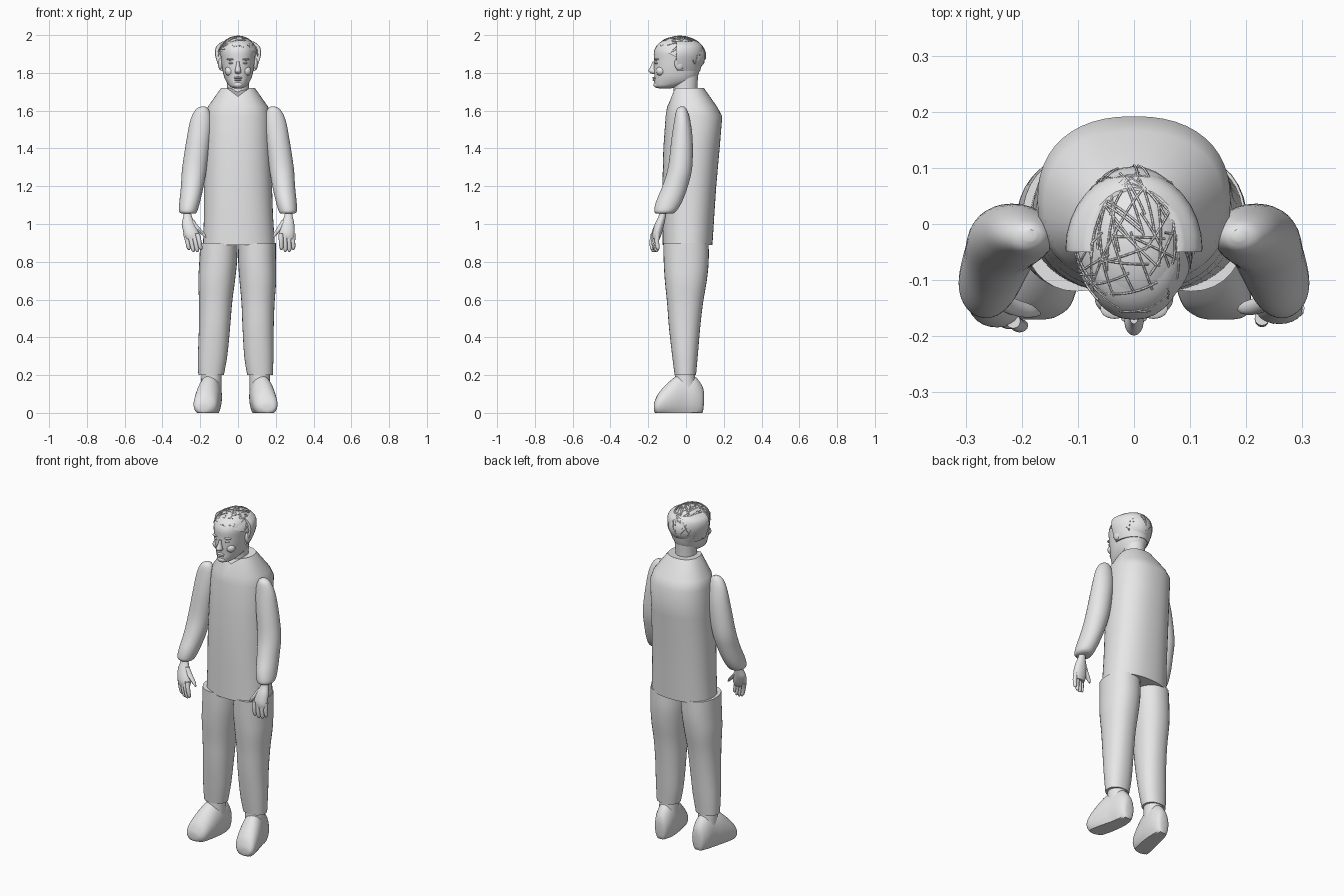
import bpy, bmesh, math, random
from mathutils import Vector, Matrix

default = bpy.data.objects.get("Cube")
if default:
    bpy.data.objects.remove(default, do_unlink=True)

grey = bpy.data.materials.new("light_grey")
grey.use_nodes = True
grey.diffuse_color = (0.8, 0.8, 0.8, 1)
grey.node_tree.nodes["Principled BSDF"].inputs["Base Color"].default_value = (0.8, 0.8, 0.8, 1)


def finish(name, bm):
    """Turn a bmesh into a named, smooth, grey object."""
    bmesh.ops.recalc_face_normals(bm, faces=bm.faces)
    mesh = bpy.data.meshes.new(name)
    bm.to_mesh(mesh)
    bm.free()
    mesh.materials.append(grey)
    obj = bpy.data.objects.new(name, mesh)
    bpy.context.collection.objects.link(obj)
    bpy.ops.object.select_all(action="DESELECT")
    obj.select_set(True)
    bpy.context.view_layer.objects.active = obj
    bpy.ops.object.shade_smooth_by_angle(angle=math.radians(38))
    return obj


def spline(a, b, c, d, t):
    """Catmull-Rom blend of four numbers."""
    return 0.5 * (2 * b + (c - a) * t + (2 * a - 5 * b + 4 * c - d) * t * t
                  + (3 * b - a - 3 * c + d) * t ** 3)


def refine(sections, steps):
    last = len(sections) - 1
    rows = []
    for i in range(last):
        near = [sections[min(max(i + k, 0), last)] for k in (-1, 0, 1, 2)]
        for s in range(steps):
            rows.append([spline(*values, s / steps) for values in zip(*near)])
    return rows + [list(sections[-1])]


def loft(name, sections, sides=32, steps=4, power=2.0, along_y=False, warp=None):
    """Skin rings (level, x0, x1, v0, v1); v is y, or z when lofting along y."""
    bm = bmesh.new()
    rings = []
    for level, x0, x1, v0, v1 in refine(sections, steps):
        ring = []
        for k in range(sides):
            c, s = math.cos(math.tau * k / sides), math.sin(math.tau * k / sides)
            c = math.copysign(abs(c) ** (2 / power), c)
            s = math.copysign(abs(s) ** (2 / power), s)
            x = (x0 + x1) / 2 + c * (x1 - x0) / 2
            v = (v0 + v1) / 2 + s * (v1 - v0) / 2
            p = Vector((x, level, v)) if along_y else Vector((x, v, level))
            ring.append(bm.verts.new(warp(p) if warp else p))
        rings.append(ring)
    for low, high in zip(rings, rings[1:]):
        for k in range(sides):
            j = (k + 1) % sides
            bm.faces.new((low[k], low[j], high[j], high[k]))
    bm.faces.new(rings[0])
    bm.faces.new(rings[-1])
    return finish(name, bm)


def tube(name, path, warp=None):
    """Round limb through (x, y, z, radius) points running downwards."""
    return loft(name, [(z, x - r, x + r, y - r, y + r) for x, y, z, r in path],
                sides=12, warp=warp)


def ball(name, centre, radii, cut=None):
    bm = bmesh.new()
    bmesh.ops.create_uvsphere(bm, u_segments=32, v_segments=20, radius=1)
    bm.transform(Matrix.Translation(centre) @ Matrix.Diagonal((*radii, 1)))
    if cut:
        bmesh.ops.bisect_plane(bm, geom=bm.verts[:] + bm.edges[:] + bm.faces[:],
                               plane_co=cut[0], plane_no=cut[1], clear_inner=True)
    return finish(name, bm)


# Tunic with sloping shoulders and a notched collar
def collar_notch(p):
    if p.z > 1.66 and p.y < 0 and abs(p.x) < 0.06:
        p.z -= 0.045 * (1 - abs(p.x) / 0.06)
    return p


loft("tunic", [
    (0.89, -.185, .195, -.125, .14), (1.05, -.18, .185, -.125, .15),
    (1.2, -.18, .18, -.125, .16), (1.4, -.175, .175, -.12, .178),
    (1.57, -.172, .172, -.108, .192), (1.62, -.16, .16, -.1, .165),
    (1.72, -.09, .09, -.07, .095)],
    sides=48, steps=1, power=2.3, warp=collar_notch)

# Arms, hands, legs and feet, mirrored with a slight lean
for side, label in ((1, "left"), (-1, "right")):
    def mirror(p):
        return Vector((p.x * side, p.y, p.z))

    def stance(p):
        return Vector((p.x * side - 0.02 * min(0.9 - p.z, 0.65), p.y, max(p.z, 0)))

    def hand_pose(p):
        drop = max(1.0 - p.z, 0) * (0.25 if side < 0 else 0)
        return Vector(((p.x - drop) * side, p.y - drop * 0.4, p.z))

    loft(label + "_sleeve", [
        (1.622, .175, .195, -.03, -.01), (1.605, .155, .225, -.05, .005),
        (1.55, .14, .252, -.062, .022), (1.45, .145, .272, -.077, .035),
        (1.3, .165, .295, -.095, .033), (1.2, .182, .302, -.125, .01),
        (1.12, .2, .31, -.158, -.02), (1.07, .215, .312, -.168, -.05),
        (1.055, .225, .3, -.158, -.07)], warp=mirror)

    loft(label + "_palm", [
        (1.1, .25, .288, -.138, -.1), (1.05, .247, .288, -.142, -.105),
        (1.0, .228, .298, -.165, -.115), (.95, .218, .3, -.178, -.128),
        (.92, .225, .295, -.175, -.14)], sides=20, warp=hand_pose)
    for i in range(4):
        x, y = .228 + .021 * i, -.168 + .006 * i
        tip = .862 - .01 * (i in (1, 2))
        tube(f"{label}_finger_{i + 1}", [
            (x, y, .95, .013), (x, y - .004, .91, .012),
            (x + .002, y, tip + .012, .01), (x + .002, y + .002, tip, .003)], hand_pose)
    tube(label + "_thumb", [
        (.245, -.135, 1.02, .014), (.222, -.145, .98, .015),
        (.2, -.15, .95, .012), (.188, -.152, .928, .004)], hand_pose)

    loft(label + "_trouser_leg", [
        (.9, .002, .2, -.12, .12), (.8, .003, .203, -.118, .12),
        (.7, .012, .206, -.112, .11), (.58, .025, .2, -.1, .09),
        (.45, .033, .198, -.09, .075), (.3, .045, .2, -.073, .062),
        (.2, .062, .197, -.06, .053)], power=2.2, warp=stance)
    loft(label + "_ankle", [
        (.24, .075, .18, -.055, .045), (.17, .075, .182, -.058, .05),
        (.08, .075, .185, -.06, .06)], warp=stance)
    loft(label + "_shoe", [
        (.095, .105, .14, .05, .11), (.085, .088, .16, -.01, .145),
        (.05, .075, .178, -.03, .19), (0, .072, .19, -.035, .205),
        (-.05, .076, .205, -.035, .195), (-.1, .085, .217, -.03, .155),
        (-.145, .1, .222, -.02, .105), (-.165, .125, .21, 0, .065),
        (-.17, .145, .19, .015, .045)], along_y=True, warp=stance)

# Neck and head
loft("neck", [(1.62, -.065, .065, -.075, .07), (1.7, -.058, .058, -.065, .06),
              (1.8, -.06, .06, -.07, .065)])
loft("head", [
    (1.718, -.02, .02, -.145, -.08), (1.728, -.042, .042, -.162, -.04),
    (1.75, -.06, .06, -.168, .035), (1.78, -.074, .074, -.167, .06),
    (1.82, -.083, .083, -.17, .075), (1.87, -.09, .09, -.17, .085),
    (1.92, -.093, .093, -.168, .088), (1.96, -.078, .078, -.14, .065),
    (1.985, -.035, .035, -.09, .02)], power=2.15)

# Facial features
loft("nose", [(1.86, -.008, .008, -.178, -.15), (1.835, -.011, .011, -.187, -.15),
              (1.812, -.017, .017, -.199, -.15), (1.8, -.015, .015, -.19, -.15),
              (1.795, -.008, .008, -.178, -.155)], sides=16)
ball("upper_lip", (0, -.166, 1.774), (.024, .012, .006))
ball("lower_lip", (0, -.165, 1.763), (.02, .012, .006))
ball("chin", (0, -.152, 1.738), (.026, .02, .018))
for side, label in ((1, "left"), (-1, "right")):
    ball(label + "_eye", (side * .034, -.153, 1.852), (.017, .013, .007))
    ball(label + "_brow", (side * .035, -.151, 1.872), (.025, .018, .006))
    ball(label + "_cheek", (side * .042, -.133, 1.81), (.028, .026, .026))
    ball(label + "_ear", (side * .092, -.035, 1.85), (.014, .026, .036))

# Swept side hair with a straight front edge
loft("side_hair", [
    (1.81, -.09, .09, -.165, .075), (1.85, -.108, .108, -.175, .085),
    (1.9, -.122, .122, -.185, .095), (1.94, -.115, .115, -.175, .088),
    (1.965, -.085, .085, -.14, .065)],
    warp=lambda p: Vector((p.x, max(p.y, -.05), p.z)))

# Hair cap cut along a hairline that drops to the nape
hair_centre = Vector((0, -.035, 1.89))
hair_radii = Vector((.106, .138, .104))
hairline = Vector((0, -.165, 1.94))
hair_up = Vector((0, .5, 1)).normalized()
ball("hair_cap", hair_centre, hair_radii, cut=(hairline, hair_up))

# Loose strands laid over the cap
random.seed(4)
strands = bpy.data.curves.new("hair_strands", "CURVE")
strands.dimensions = "3D"
strands.bevel_depth = 0.002
strands.bevel_resolution = 0
for _ in range(80):
    start = Vector((random.uniform(-1, 1), random.uniform(-1, 1), random.uniform(.1, 1))).normalized()
    axis = start.cross(Vector((random.gauss(0, 1), random.gauss(0, 1), random.gauss(0, 1)))).normalized()
    points = []
    for k in range(9):
        d = Matrix.Rotation(k * 0.11, 3, axis) @ start
        p = hair_centre + Vector(a * b for a, b in zip(d, hair_radii)) * 1.012
        if (p - hairline).dot(hair_up) < 0:
            break
        points.append(p)
    if len(points) > 2:
        line = strands.splines.new("POLY")
        line.points.add(len(points) - 1)
        for point, p in zip(line.points, points):
            point.co = (*p, 1)
strands.materials.append(grey)
bpy.context.collection.objects.link(bpy.data.objects.new("hair_strands", strands))
